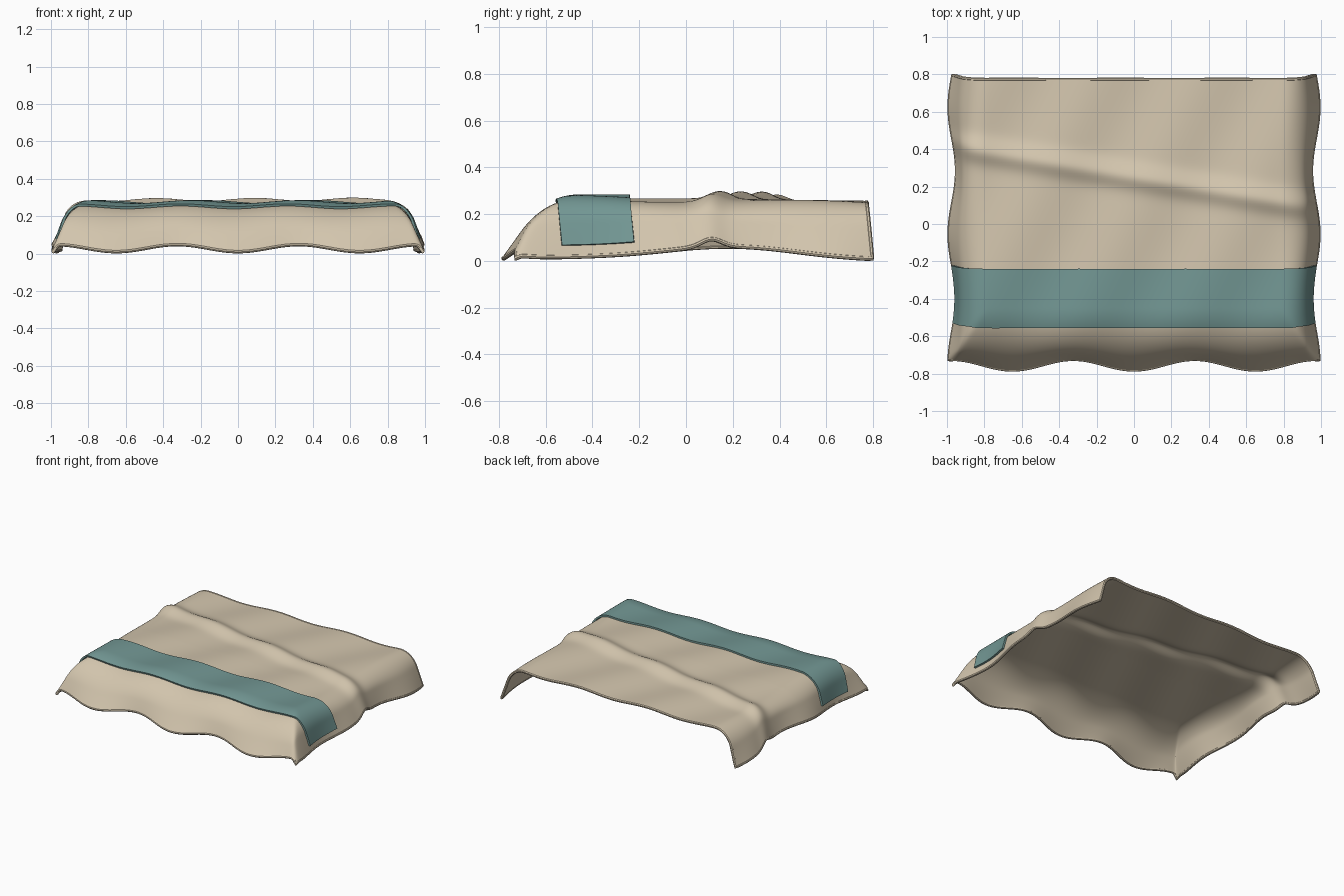
import bpy, bmesh, math
from mathutils import Vector

if "Cube" in bpy.data.objects:
    bpy.data.objects.remove(bpy.data.objects["Cube"])


def material(name, rgb):
    m = bpy.data.materials.new(name)
    m.diffuse_color = (*rgb, 1)
    m.use_nodes = True
    m.node_tree.nodes["Principled BSDF"].inputs["Base Color"].default_value = m.diffuse_color
    return m


BEIGE = material("beige linen", (0.65, 0.56, 0.42))
TEAL = material("dusty teal", (0.17, 0.31, 0.295))

U, BACK, FRONT = 1.121, 0.772, -0.854   # cloth limits, as lengths along the fabric


def drape(e, r, ang):
    """Fabric length e past a bend -> (horizontal run, drop)."""
    if e <= 0:
        return e, 0.0
    if e < r * ang:
        t = e / r
        return r * math.sin(t), r * (1 - math.cos(t))
    rest = e - r * ang
    return (r * math.sin(ang) + rest * math.cos(ang),
            r * (1 - math.cos(ang)) + rest * math.sin(ang))


def surface(u, v):
    """Draped cloth: flat top, hanging sides and front, folds and a diagonal ridge."""
    run, dx = drape(abs(u) - 0.787, 0.15, 1.257)
    x = 0.787 + run
    run, dy = drape(-0.45 - v, 0.30, 1.012)
    y = -0.45 - run
    fx, fy = min(dx / 0.245, 1.1), min(dy / 0.226, 1.1)
    drop = (dx ** 6 + dy ** 6) ** (1 / 6)
    # wavy side and front hems
    x += 0.02 * fx * math.cos(2 * math.pi * (y - 0.6) / 0.68)
    x = math.copysign(x, u)
    wave = math.cos(2 * math.pi * x / 0.65) * fy * fy
    yy = y - 0.028 * wave + 0.025 * fx * (1 - min(fy, 1))
    # soft folds, ridge and the lifted middle of the side hems
    top = (1 - min(fx, 1)) * (1 - min(fy, 1))
    fold = 0.008 * top * math.cos(2 * math.pi * (x + 0.15 - 0.5 * (y + 0.24)) / 0.57)
    ridge = 0.033 * math.exp(-((y - 0.25 + 0.17 * x) / 0.062) ** 2)
    lift = 0.05 * fx * math.exp(-((y - 0.17) / 0.40) ** 2)
    z = 0.277 - drop + fold + ridge + lift - 0.018 * wave - 0.014 * max(y, 0)
    return Vector((x, yy, z))


def point(u, v, off=0.0):
    """Surface point moved along the local normal."""
    h = 0.004
    n = (surface(u + h, v) - surface(u - h, v)).cross(surface(u, v + h) - surface(u, v - h))
    return surface(u, v) + n.normalized() * off


def cloth(name, mat, umax, v0, v1, nu, nv, off, thick):
    bm = bmesh.new()
    rows = []
    for j in range(nv + 1):
        v = v0 + (v1 - v0) * j / nv
        rows.append([bm.verts.new(point(umax * (2 * i / nu - 1), v, off))
                     for i in range(nu + 1)])
    for a, b in zip(rows, rows[1:]):
        for i in range(nu):
            bm.faces.new((a[i], a[i + 1], b[i + 1], b[i]))
    me = bpy.data.meshes.new(name)
    bm.to_mesh(me)
    bm.free()
    me.materials.append(mat)
    ob = bpy.data.objects.new(name, me)
    bpy.context.collection.objects.link(ob)
    mod = ob.modifiers.new("thickness", 'SOLIDIFY')
    mod.thickness, mod.offset = thick, -1
    smooth(ob)
    return ob


def smooth(ob):
    bpy.ops.object.select_all(action='DESELECT')
    ob.select_set(True)
    bpy.context.view_layer.objects.active = ob
    if ob.type == 'CURVE':
        bpy.ops.object.convert(target='MESH')
    else:
        bpy.ops.object.convert(target='MESH')
    bpy.ops.object.shade_smooth_by_angle(angle=math.radians(40))


# bedspread and the runner lying over it
cloth("bedspread", BEIGE, U, FRONT, BACK, 140, 110, 0.0, 0.016)
cloth("runner", TEAL, 1.075, -0.553, -0.24, 140, 24, 0.017, 0.013)

# rolled hem around the bedspread
n = 100
loop = [(U * (2 * i / n - 1), FRONT) for i in range(n)]
loop += [(U, FRONT + (BACK - FRONT) * i / n) for i in range(n)]
loop += [(U * (1 - 2 * i / n), BACK) for i in range(n)]
loop += [(-U, BACK + (FRONT - BACK) * i / n) for i in range(n)]
cu = bpy.data.curves.new("hem", 'CURVE')
cu.dimensions = '3D'
cu.bevel_depth, cu.bevel_resolution = 0.0105, 2
sp = cu.splines.new('POLY')
sp.points.add(len(loop) - 1)
for p, (u, v) in zip(sp.points, loop):
    p.co = (*point(u, v, -0.008), 1)
sp.use_cyclic_u = True
cu.materials.append(BEIGE)
hem = bpy.data.objects.new("hem", cu)
bpy.context.collection.objects.link(hem)
smooth(hem)

# rest everything on z = 0
meshes = [o for o in bpy.data.objects if o.type == 'MESH']
low = min(v.co.z for o in meshes for v in o.data.vertices)
for o in meshes:
    for v in o.data.vertices:
        v.co.z -= low
